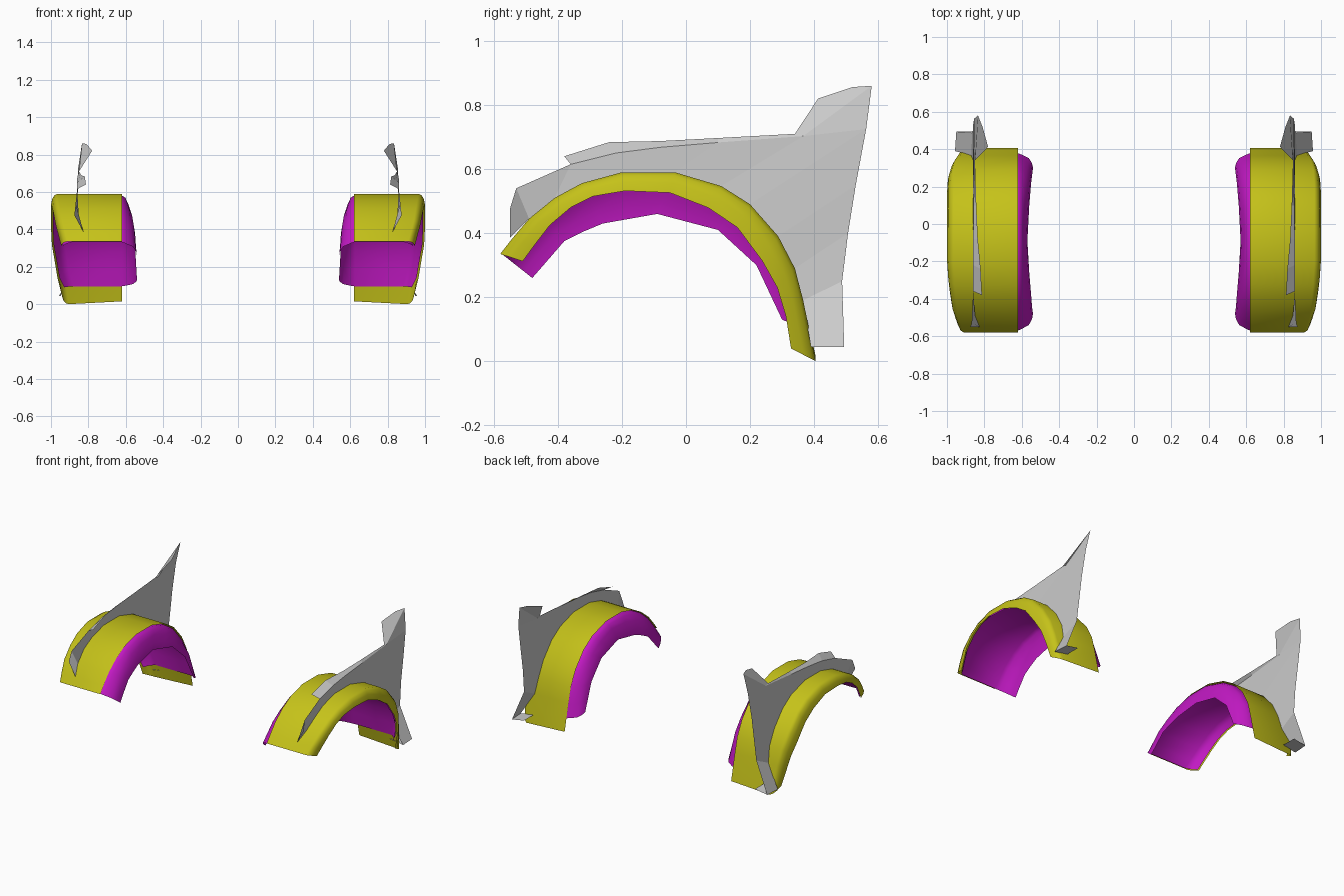
import bpy, bmesh, math

if "Cube" in bpy.data.objects:
    bpy.data.objects.remove(bpy.data.objects["Cube"])

# Side profiles (y, z), front to rear, all with 13 matching stations
OUTER = [(-.58, .335), (-.545, .38), (-.49, .445), (-.41, .51), (-.325, .556), (-.2, .59), (-.035, .59),
         (.11, .547), (.2, .49), (.288, .39), (.34, .29), (.366, .19), (.405, .0)]
OPENING = [(-.51, .312), (-.475, .36), (-.425, .425), (-.36, .48), (-.29, .515), (-.19, .532), (-.05, .526),
           (.07, .479), (.16, .418), (.237, .315), (.285, .23), (.312, .14), (.328, .04)]
FLANGE = [(-.48, .26), (-.445, .30), (-.38, .375), (-.32, .405), (-.26, .43), (-.175, .445), (-.09, .46),
          (.005, .435), (.10, .41), (.16, .355), (.22, .30), (.26, .215), (.30, .13)]
LIP_X = [.945, .958, .975, .985, .993, 1, 1, 1, 1, .995, .98, .965, .94]
N = len(OUTER)


def mix(a, b, t):
    return [(p[0] + (q[0] - p[0]) * t, p[1] + (q[1] - p[1]) * t) for p, q in zip(a, b)]


def row(profile, xs):
    """Place a side profile at the given x positions."""
    return [(x, y, z) for x, (y, z) in zip(xs, profile)]


def loft(bm, rows):
    """Bridge neighbouring rows of points with quads."""
    vs = [[bm.verts.new(p) for p in r] for r in rows]
    for a, b in zip(vs, vs[1:]):
        for i in range(len(a) - 1):
            bm.faces.new((a[i], a[i + 1], b[i + 1], b[i]))
    return vs


def finish(name, bm, color=None, smooth=None):
    bmesh.ops.remove_doubles(bm, verts=bm.verts, dist=.0005)
    bmesh.ops.recalc_face_normals(bm, faces=bm.faces)
    me = bpy.data.meshes.new(name)
    bm.to_mesh(me)
    bm.free()
    ob = bpy.data.objects.new(name, me)
    bpy.context.collection.objects.link(ob)
    ob.modifiers.new("Mirror", 'MIRROR').use_mirror_merge = False
    if smooth:
        for p in me.polygons:
            p.use_smooth = True
        me.set_sharp_from_angle(angle=math.radians(smooth))
    if color:
        mat = bpy.data.materials.new(name)
        mat.diffuse_color = color
        mat.use_nodes = True
        mat.node_tree.nodes["Principled BSDF"].inputs["Base Color"].default_value = mat.diffuse_color
        me.materials.append(mat)
    return ob


# Wheel arch: flat roof band, rounded shoulder and outer lip
bm = bmesh.new()
inner_edge = OUTER[:-1] + [(.405, .015)]
loft(bm, [row(inner_edge, [.62] * N),
          row(OUTER, [x - .035 for x in LIP_X]),
          row(mix(OUTER, OPENING, .15), [x - .018 for x in LIP_X]),
          row(mix(OUTER, OPENING, .5), [x - .006 for x in LIP_X]),
          row(OPENING, LIP_X)])
finish("wheel_arch", bm, (.56, .54, .01, 1), 50)

# Inner liner: rolled inboard flange, roof just under the arch, outer return to the lip
bm = bmesh.new()
roof = mix(OUTER, OPENING, .12)[:-1] + [(.38, .095)]
lip = OPENING[:-1] + [(.32, .09)]
flange_x = [.57 - .03 * abs(i - 6) / 6 for i in range(N)]
loft(bm, [row(FLANGE, flange_x),
          row(mix(roof, FLANGE, .7), [x + .005 for x in flange_x]),
          row(mix(roof, FLANGE, .35), [x + .022 for x in flange_x]),
          row(mix(roof, FLANGE, .1), [.603] * N),
          row(roof, [.625] * N),
          row(roof, [x - .06 for x in LIP_X]),
          row(mix(roof, lip, .4), [x - .03 for x in LIP_X]),
          row(lip, [x - .01 for x in LIP_X])])
finish("wheel_liner", bm, (.55, .01, .56, 1), 50)

# Fender panel: strip between the arch and the top/rear outline
bm = bmesh.new()
low = [(-.55, .385)] + OUTER[2:12] + [(.39, .044)]
high = [(-.55, .475), (-.53, .54), (-.36, .615), (-.22, .65), (-.08, .668), (.1, .683),
        (.366, .703), (.5625, .725), (.53, .55), (.506, .40), (.4875, .25), (.494, .044)]
low_x = [.826, .85] + [.86] * 8 + [.87, .957]
high_x = [.875, .868, .86, .86, .86, .858, .85, .855, .86, .86, .865, .95]
loft(bm, [row(low, low_x), row(high, high_x)])

# Bottom return of the flared foot
loft(bm, [[(.957, .39, .044), (.95, .494, .044)], [(.86, .39, .06), (.86, .494, .06)]])

# Folded top flange
loft(bm, [row(high[2:7], high_x[2:7]),
          [(.813, -.38, .64), (.82, -.24, .684), (.835, -.08, .6875), (.843, .1, .697), (.85, .34, .71)]])

# Rear upper horn: outer triangle and folded inner face
root, rear, tip = (.85, .366, .703), (.855, .5625, .725), (.834, .58, .86)
for face in ([root, rear, tip],
             [root, tip, (.81, .52, .856), (.78, .4125, .82), (.85, .34, .71)]):
    bm.faces.new([bm.verts.new(p) for p in face])
finish("fender_panel", bm)
